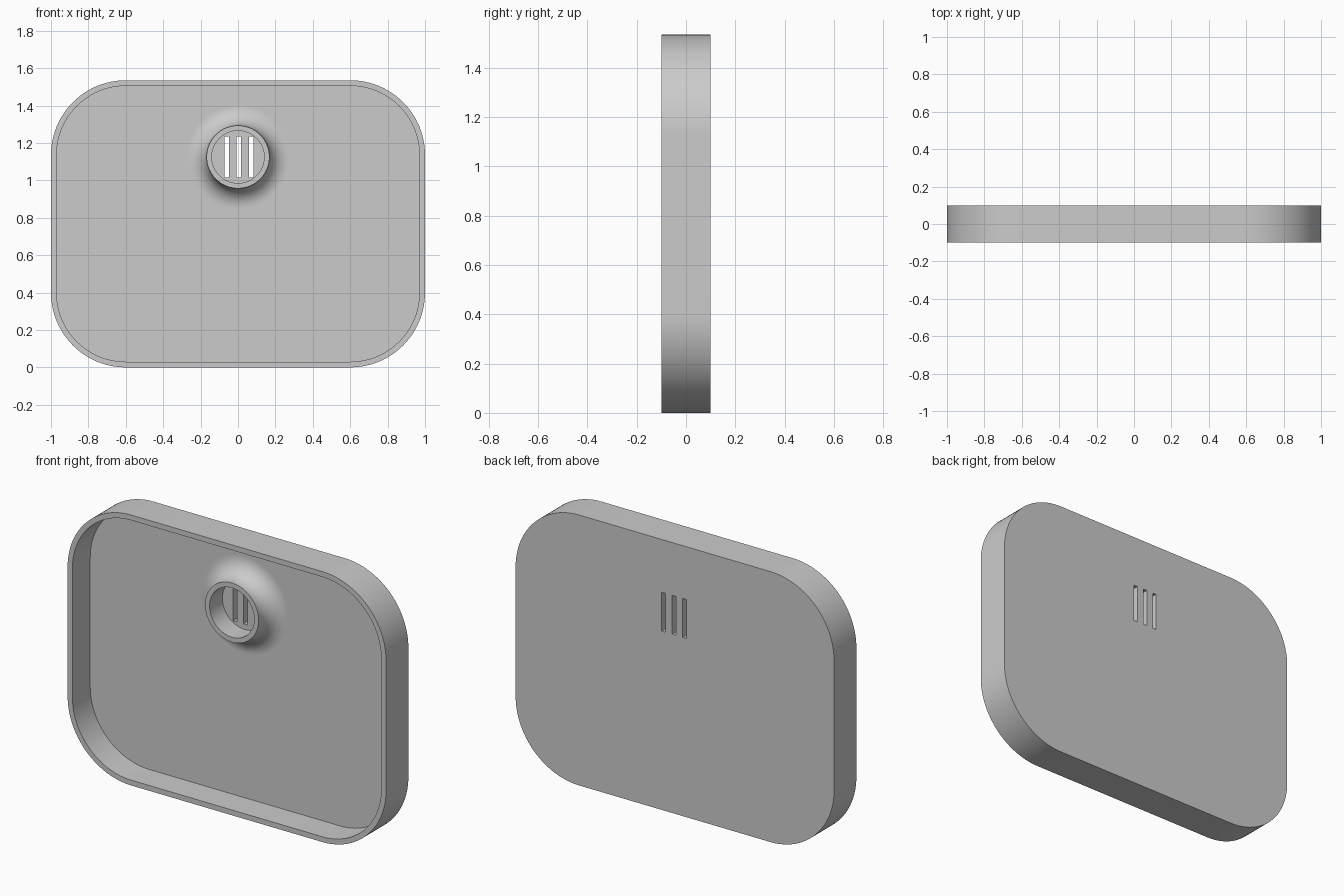
import bpy, bmesh
from math import sin, cos, pi, radians

if "Cube" in bpy.data.objects:
    bpy.data.objects.remove(bpy.data.objects["Cube"])

HEIGHT, HALF_DEPTH, WALL, CORNER = 1.535, 0.1, 0.03, 0.4
FLOOR_Y = 0.06
BOSS_Z = 1.125

grey = bpy.data.materials.new("plain grey")
grey.use_nodes = True
grey.diffuse_color = (0.6, 0.6, 0.6, 1)
grey.node_tree.nodes["Principled BSDF"].inputs["Base Color"].default_value = grey.diffuse_color


def make_object(name, bm):
    bmesh.ops.recalc_face_normals(bm, faces=bm.faces)
    mesh = bpy.data.meshes.new(name)
    bm.to_mesh(mesh)
    bm.free()
    mesh.materials.append(grey)
    ob = bpy.data.objects.new(name, mesh)
    bpy.context.collection.objects.link(ob)
    return ob


def activate(ob):
    bpy.ops.object.select_all(action='DESELECT')
    ob.select_set(True)
    bpy.context.view_layer.objects.active = ob


def rounded_slab(name, inset, y0, y1, steps=24):
    """Rounded rectangle in the xz plane, extruded from y0 to y1."""
    bm = bmesh.new()
    r = CORNER - inset
    cx, cz = 1 - CORNER, HEIGHT / 2 - CORNER
    verts = []
    for q, (sx, sz) in enumerate([(1, 1), (-1, 1), (-1, -1), (1, -1)]):
        for i in range(steps + 1):
            a = (q + i / steps) * pi / 2
            verts.append(bm.verts.new((sx * cx + r * cos(a), y0,
                                       HEIGHT / 2 + sz * cz + r * sin(a))))
    face = bm.faces.new(verts)
    ext = bmesh.ops.extrude_face_region(bm, geom=[face])
    moved = [v for v in ext["geom"] if isinstance(v, bmesh.types.BMVert)]
    bmesh.ops.translate(bm, verts=moved, vec=(0, y1 - y0, 0))
    return make_object(name, bm)


def box(name, x, z, sx, sy, sz, y):
    bm = bmesh.new()
    bmesh.ops.create_cube(bm, size=1)
    bmesh.ops.scale(bm, verts=bm.verts, vec=(sx, sy, sz))
    bmesh.ops.translate(bm, verts=bm.verts, vec=(x, y, z))
    return make_object(name, bm)


def cut(target, cutter):
    cutter.hide_render = True
    activate(target)
    mod = target.modifiers.new("cut", 'BOOLEAN')
    mod.operation, mod.solver, mod.object = 'DIFFERENCE', 'EXACT', cutter
    bpy.ops.object.modifier_apply(modifier=mod.name)
    bpy.data.objects.remove(cutter)


# Shallow tray with an open front
tray = rounded_slab("tray", 0, -HALF_DEPTH, HALF_DEPTH)
cut(tray, rounded_slab("tray_cutter", WALL, -HALF_DEPTH - 0.1, FLOOR_Y))

# Three upright slots through the back wall
for i in (-1, 0, 1):
    cut(tray, box("slot_cutter", 0.005 + 0.066 * i, BOSS_Z, 0.024, 0.2, 0.22, FLOOR_Y))

# Round collar: bore, flat rim, then a concave flare into the tray floor
RIM_Y, BORE, RIM, FILLET = -0.055, 0.14, 0.168, 0.105
profile = [(BORE, FLOOR_Y), (BORE, RIM_Y), (RIM, RIM_Y)]
for i in range(17):
    a = i / 16 * pi / 2
    profile.append((RIM + FILLET * (1 - cos(a)), FLOOR_Y - FILLET * (1 - sin(a))))
bm = bmesh.new()
pts = [bm.verts.new((r, y, 0)) for r, y in profile]
edges = [bm.edges.new(pair) for pair in zip(pts, pts[1:])]
bmesh.ops.spin(bm, geom=pts + edges, cent=(0, 0, 0), axis=(0, 1, 0),
               angle=2 * pi, steps=72, use_duplicate=False)
bmesh.ops.remove_doubles(bm, verts=bm.verts, dist=0.0001)
bmesh.ops.translate(bm, verts=bm.verts, vec=(0, 0, BOSS_Z))
collar = make_object("collar", bm)
# Make sure the rim faces forward
rim_face = min(collar.data.polygons, key=lambda p: p.center.y)
if rim_face.normal.y > 0:
    collar.data.flip_normals()

for ob in (tray, collar):
    activate(ob)
    bpy.ops.object.shade_smooth_by_angle(angle=radians(30))
